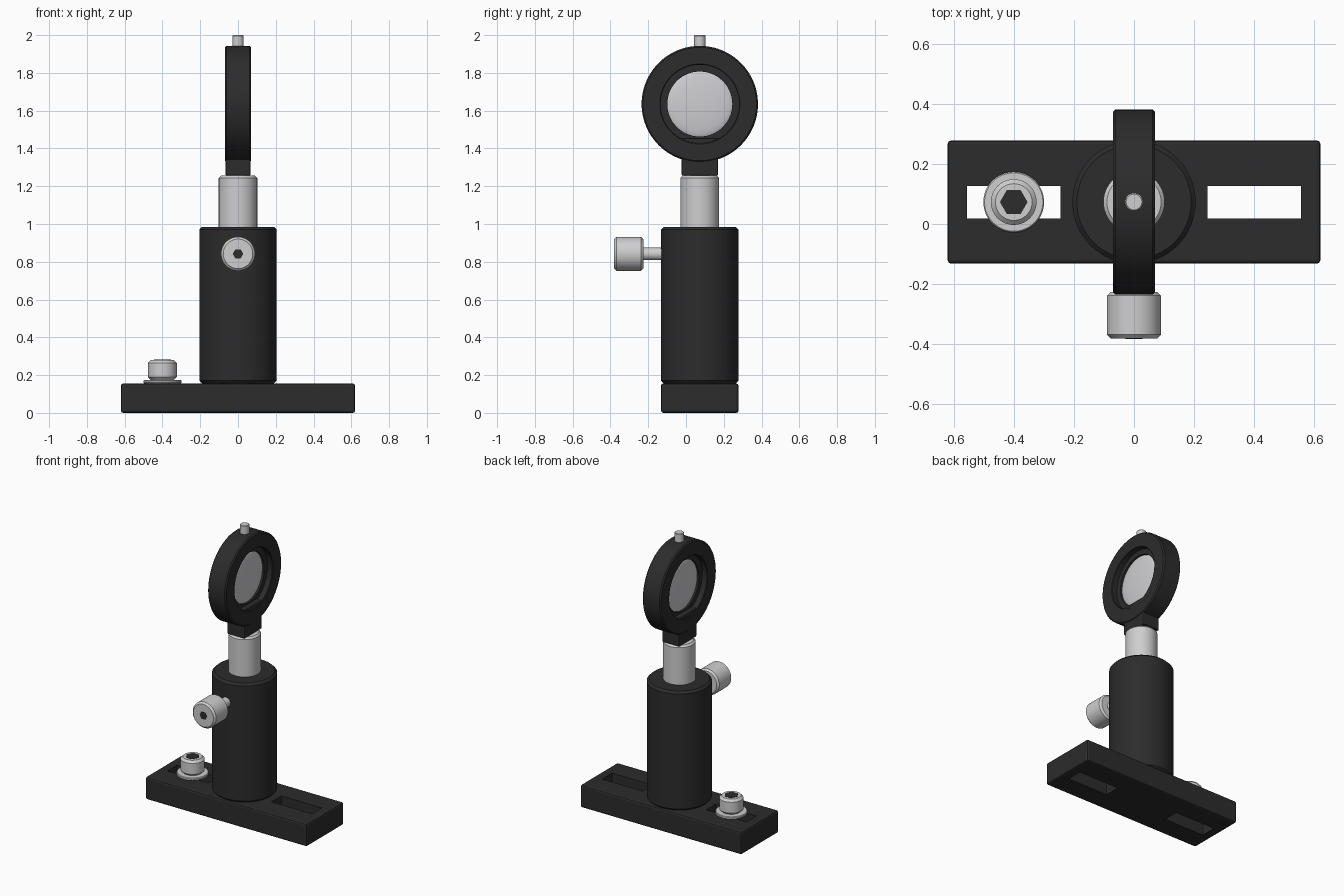
import bpy, bmesh, math
from mathutils import Matrix, Vector

default = bpy.data.objects.get("Cube")
if default:
    bpy.data.objects.remove(default, do_unlink=True)


def material(name, colour):
    m = bpy.data.materials.new(name)
    m.use_nodes = True
    m.diffuse_color = (*colour, 1)
    m.node_tree.nodes["Principled BSDF"].inputs["Base Color"].default_value = (*colour, 1)
    return m


BLACK = material("black anodised", (0.025, 0.025, 0.025))
STEEL = material("steel", (0.62, 0.62, 0.63))
GLASS = material("lens glass", (0.62, 0.62, 0.64))

CY = 0.073          # depth of the shared vertical axis
LENS_Z = 1.635      # height of the lens axis
ALONG_X = Matrix.Rotation(math.pi / 2, 4, "Y")
ALONG_FRONT = Matrix.Rotation(math.pi / 2, 4, "X")
UP = Matrix.Identity(4)


def finish(name, bm, mat, smooth=True):
    bmesh.ops.recalc_face_normals(bm, faces=bm.faces)
    mesh = bpy.data.meshes.new(name)
    bm.to_mesh(mesh)
    bm.free()
    mesh.materials.append(mat)
    ob = bpy.data.objects.new(name, mesh)
    bpy.context.collection.objects.link(ob)
    if smooth:
        bpy.ops.object.select_all(action="DESELECT")
        bpy.context.view_layer.objects.active = ob
        ob.select_set(True)
        bpy.ops.object.shade_smooth_by_angle(angle=math.radians(30))
    return ob


def lathe(name, profile, mat, place, turn=UP, closed=False, steps=64):
    """Spin a (radius, height) profile about z, then turn and place it."""
    bm = bmesh.new()
    verts = [bm.verts.new((r, 0, h)) for r, h in profile]
    pairs = list(zip(verts, verts[1:]))
    if closed:
        pairs.append((verts[-1], verts[0]))
    edges = [bm.edges.new(p) for p in pairs]
    bmesh.ops.spin(bm, geom=verts + edges, cent=(0, 0, 0), axis=(0, 0, 1),
                   angle=2 * math.pi, steps=steps, use_duplicate=False)
    bmesh.ops.remove_doubles(bm, verts=bm.verts, dist=0.0001)
    bmesh.ops.transform(bm, matrix=Matrix.Translation(place) @ turn, verts=bm.verts)
    return finish(name, bm, mat)


def rod(name, radius, bottom, top, mat, place, turn=UP, chamfer=0.012):
    c = chamfer
    return lathe(name, [(0, bottom), (radius - c, bottom), (radius, bottom + c),
                        (radius, top - c), (radius - c, top), (0, top)], mat, place, turn)


def box(name, low, high, mat, bevel=0.0):
    bm = bmesh.new()
    low, high = Vector(low), Vector(high)
    bmesh.ops.create_cube(bm, size=1)
    bmesh.ops.transform(bm, verts=bm.verts, matrix=Matrix.Translation((low + high) / 2)
                        @ Matrix.Diagonal((high - low).to_4d()))
    if bevel:
        bmesh.ops.bevel(bm, geom=list(bm.edges), offset=bevel, segments=2,
                        profile=0.5, affect="EDGES")
    return finish(name, bm, mat, smooth=False)


def hex_plate(name, radius, place, turn=UP):
    bm = bmesh.new()
    bmesh.ops.create_cone(bm, cap_ends=True, segments=6, radius1=radius,
                          radius2=radius, depth=0.006)
    spin = Matrix.Rotation(math.pi / 6, 4, "Z")
    if min(abs(v.co.y) for v in bm.verts) < 0.001:
        spin = UP
    bmesh.ops.transform(bm, matrix=Matrix.Translation(place) @ turn @ spin, verts=bm.verts)
    return finish(name, bm, BLACK, smooth=False)


# Base plate with a slot on each side
base = box("base_plate", (-0.62, CY - 0.205, 0), (0.62, CY + 0.205, 0.156), BLACK, 0.012)
for side in (-1, 1):
    cutter = box("slot_cutter", (side * 0.4 - 0.156, CY - 0.054, -0.1),
                 (side * 0.4 + 0.156, CY + 0.054, 0.3), BLACK)
    cutter.hide_render = True
    cut = base.modifiers.new("slot", "BOOLEAN")
    cut.operation, cut.solver, cut.object = "DIFFERENCE", "EXACT", cutter
    bpy.context.view_layer.objects.active = base
    bpy.ops.object.modifier_apply(modifier=cut.name)
    bpy.data.objects.remove(cutter, do_unlink=True)

# Post holder and post
axis = (0, CY, 0)
rod("post_holder", 0.205, 0.156, 0.985, BLACK, axis, chamfer=0.015)
rod("post", 0.102, 0.9, 1.256, STEEL, axis)

# Clamping bolt and washer
bolt = (-0.4, CY, 0)
rod("washer", 0.101, 0.156, 0.174, STEEL, bolt, chamfer=0.004)
rod("bolt_head", 0.076, 0.174, 0.28, STEEL, bolt, chamfer=0.015)
rod("bolt_shank", 0.045, 0.11, 0.165, STEEL, bolt, chamfer=0.004)
hex_plate("bolt_socket", 0.046, (-0.4, CY, 0.279))

# Thumbscrew in the front of the holder
screw = (0, 0, 0.842)
rod("thumbscrew_head", 0.09, 0.226, 0.38, STEEL, screw, ALONG_FRONT, 0.012)
rod("thumbscrew_shank", 0.033, 0.1, 0.24, STEEL, screw, ALONG_FRONT, 0.004)
hex_plate("thumbscrew_socket", 0.028, (0, -0.379, 0.842), ALONG_FRONT)

# Lens ring: stepped bore with a central lip
centre = (0, CY, LENS_Z)
half = [(0.172, 0.03), (0.208, 0.03), (0.208, 0.066), (0.212, 0.07),
        (0.3, 0.07), (0.308, 0.062)]
lathe("lens_ring", half + [(r, -h) for r, h in reversed(half)], BLACK, centre,
      ALONG_X, closed=True, steps=96)
box("ring_neck", (-0.066, CY - 0.096, 1.256), (0.066, CY + 0.096, 1.455), BLACK, 0.006)

# Convex lens
bulge = [(0.176 * math.sin(a), 0.012 + 0.022 * math.cos(a))
         for a in (math.pi / 2 * i / 10 for i in range(11))]
lathe("lens", bulge + [(r, -h) for r, h in reversed(bulge)], GLASS, centre, ALONG_X)

# Locking pin on top of the ring
rod("top_pin", 0.03, 1.9, 2.0, STEEL, axis, chamfer=0.004)
